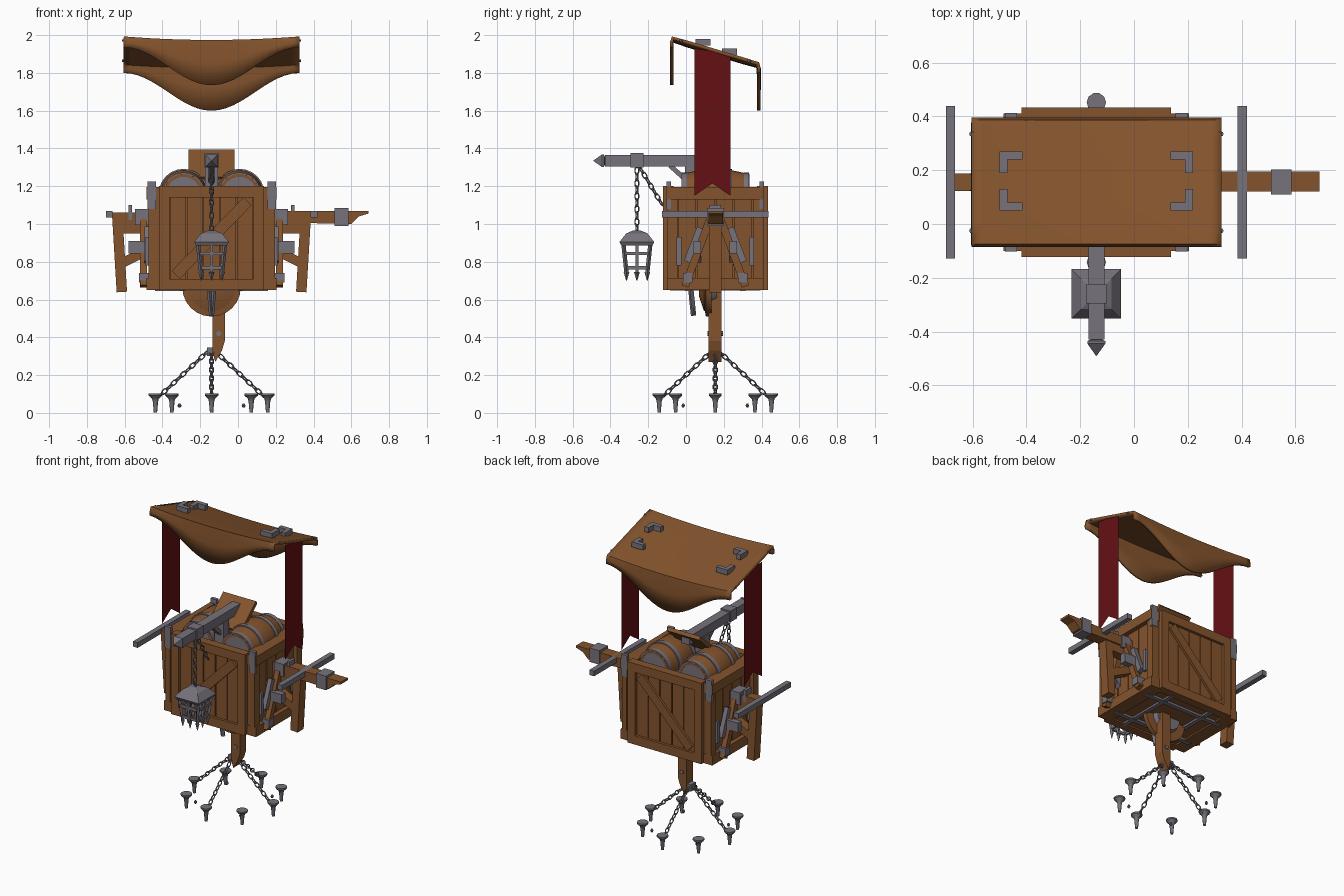
import bpy, bmesh, math
from mathutils import Vector, Matrix

cube = bpy.data.objects.get("Cube")
if cube:
    bpy.data.objects.remove(cube)

# Everything is laid out around the crate's vertical axis
O = Vector((-0.14, 0.155, 0))


def material(name, rgb):
    m = bpy.data.materials.new(name)
    m.use_nodes = True
    m.diffuse_color = (*rgb, 1)
    m.node_tree.nodes["Principled BSDF"].inputs["Base Color"].default_value = (*rgb, 1)
    return m


WOOD = material("brown wood", (0.23, 0.088, 0.026))
IRON = material("grey iron", (0.185, 0.17, 0.2))
RED = material("dark red cloth", (0.13, 0.005, 0.007))


def finish(name, bm, mat, smooth=False):
    bmesh.ops.recalc_face_normals(bm, faces=bm.faces)
    me = bpy.data.meshes.new(name)
    bm.to_mesh(me)
    bm.free()
    me.materials.append(mat)
    ob = bpy.data.objects.new(name, me)
    bpy.context.collection.objects.link(ob)
    ob.location = O
    if smooth:
        bpy.ops.object.select_all(action='DESELECT')
        ob.select_set(True)
        bpy.context.view_layer.objects.active = ob
        bpy.ops.object.shade_smooth_by_angle(angle=0.7)
    return ob


def box(name, mat, x, y, z):
    """Box from (low, high) pairs."""
    bm = bmesh.new()
    mid = Vector([(p[0] + p[1]) / 2 for p in (x, y, z)])
    size = Matrix.Diagonal([abs(p[1] - p[0]) for p in (x, y, z)] + [1])
    bmesh.ops.create_cube(bm, size=1, matrix=Matrix.Translation(mid) @ size)
    return finish(name, bm, mat)


def bar(name, mat, a, b, w, h):
    """Box beam from a to b."""
    a, b = Vector(a), Vector(b)
    rot = (b - a).to_track_quat('X', 'Z').to_matrix().to_4x4()
    bm = bmesh.new()
    bmesh.ops.create_cube(bm, size=1, matrix=Matrix.Translation((a + b) / 2) @ rot
                          @ Matrix.Diagonal(((b - a).length, w, h, 1)))
    return finish(name, bm, mat)


def prism(name, mat, pts, y0, y1):
    """Outline in x and z, extruded along y."""
    bm = bmesh.new()
    f = bm.faces.new([bm.verts.new((x, y0, z)) for x, z in pts])
    new = bmesh.ops.extrude_face_region(bm, geom=[f])["geom"]
    bmesh.ops.translate(bm, vec=(0, y1 - y0, 0), verts=[v for v in new if isinstance(v, bmesh.types.BMVert)])
    return finish(name, bm, mat)


def lathe(name, mat, profile, at, axis='Z', n=20, smooth=True, spin=0):
    """Solid of rings (radius, height); axis Y lays it down."""
    bm = bmesh.new()
    rings = [[bm.verts.new((r * math.cos(math.tau * i / n + spin), r * math.sin(math.tau * i / n + spin), h))
              for i in range(n)] for r, h in profile]
    for p, q in zip(rings, rings[1:]):
        for i in range(n):
            bm.faces.new((p[i], p[(i + 1) % n], q[(i + 1) % n], q[i]))
    bm.faces.new(rings[0])
    bm.faces.new(rings[-1])
    rot = Matrix.Rotation(math.pi / 2 if axis == 'Y' else 0, 4, 'X')
    bm.transform(Matrix.Translation(at) @ rot)
    return finish(name, bm, mat, smooth)


# Chain link mesh, shared by all chains
bpy.ops.mesh.primitive_torus_add(major_segments=10, minor_segments=5, major_radius=0.013, minor_radius=0.004)
first = bpy.context.object
LINK = first.data
LINK.name = "chain_link"
LINK.materials.append(IRON)
LINK.transform(Matrix.Diagonal((1.5, 0.9, 1, 1)))
bpy.data.objects.remove(first)


def chain(name, a, b):
    a, b = Vector(a), Vector(b)
    n = round((b - a).length / 0.034)
    rot = (b - a).to_track_quat('X', 'Z').to_matrix().to_4x4()
    for i in range(n):
        ob = bpy.data.objects.new(name, LINK)
        bpy.context.collection.objects.link(ob)
        ob.matrix_world = (Matrix.Translation(O + a.lerp(b, (i + 0.5) / n)) @ rot
                           @ Matrix.Rotation(math.pi / 2 * (i % 2) + 0.4, 4, 'X'))


# Canopy: sagging cloth with a hanging flap at front and back
bm = bmesh.new()
rows = []
for i in range(25):
    t = i / 12 - 1
    drop = 0.05 + 0.2 * (0.5 + 0.5 * math.cos(math.pi * t))
    top = [(-0.225 + 0.45 * k / 6, 1.985 - 0.135 * k / 6) for k in range(7)]
    sag = 0.018 * (1 - t * t)
    col = [(-0.23, 1.985 - drop), (-0.232, 1.985 - drop / 2)]
    col += [(y, z - sag) for y, z in top]
    col += [(0.232, 1.85 - drop / 2), (0.23, 1.85 - drop)]
    rows.append([bm.verts.new((0.465 * t, y, z)) for y, z in col])
for p, q in zip(rows, rows[1:]):
    for k in range(len(p) - 1):
        bm.faces.new((p[k], q[k], q[k + 1], p[k + 1]))
canopy = finish("canopy", bm, WOOD, True)
solid = canopy.modifiers.new("thickness", 'SOLIDIFY')
solid.thickness, solid.offset = 0.018, 0

# Canopy corner irons and end studs, swallowtail banners
for s in (-1, 1):
    for e in (-1, 1):
        y, z = 0.005 + e * 0.11, (1.895 if e > 0 else 1.945)
        box("canopy_corner_iron", IRON, (s * 0.275, s * 0.36), (y, y - e * 0.03), (z, z + 0.035))
        box("canopy_corner_iron", IRON, (s * 0.33, s * 0.36), (y, y - e * 0.08), (z, z + 0.035))
        lathe("canopy_stud", IRON, [(0.01, -0.006), (0.01, 0.006)], (s * 0.463, e * 0.18, 1.918 - e * 0.054), n=8)
    bm = bmesh.new()
    outline = [(-0.11, 1.93), (-0.11, 1.15), (-0.015, 1.215), (0.08, 1.15), (0.08, 1.9)]
    bm.faces.new([bm.verts.new((s * 0.462, y, z)) for y, z in outline])
    finish("banner", bm, RED)

# Crate: core, rim, and framed panels on all four sides
box("crate_core", WOOD, (-0.3, 0.3), (-0.25, 0.25), (0.66, 1.14))
for e in (-1, 1):
    y0, y1 = e * 0.25, e * 0.278
    for z in (0.65, 1.14):
        box("crate_rail", WOOD, (-0.278, 0.278), (e * 0.22, y1), (z, z + 0.06))
    for s in (-1, 1):
        box("crate_stile", WOOD, (s * 0.222, s * 0.278), (y0, y1), (0.71, 1.14))
    for k in range(5):
        x = -0.22 + k * 0.089
        box("crate_board", WOOD, (x, x + 0.083), (y0, e * 0.26), (0.71, 1.14))
    bar("crate_diagonal", WOOD, (-0.19, e * 0.265, 0.73), (0.19, e * 0.265, 1.12), 0.022, 0.06)

for s in (-1, 1):
    for z in (0.65, 1.13):
        box("side_rail", WOOD, (s * 0.25, s * 0.345), (-0.255, 0.255), (z, z + 0.065))
    for e in (-1, 1):
        box("side_stile", WOOD, (s * 0.3, s * 0.335), (e * 0.2, e * 0.255), (0.71, 1.14))
        box("corner_iron_post", IRON, (s * 0.295, s * 0.34), (e * 0.235, e * 0.258), (1.08, 1.225))
        box("side_iron_plate", IRON, (s * 0.335, s * 0.35), (e * 0.18, e * 0.205), (0.78, 0.93))
        # Slanted legs with iron shoes
        bar("slanted_leg", WOOD, (s * 0.36, e * 0.16, 0.67), (s * 0.36, e * 0.03, 1.02), 0.035, 0.04)
        box("leg_shoe", IRON, (s * 0.33, s * 0.385), (e * 0.12, e * 0.17), (0.69, 0.74))
        # Bent iron bracket
        pts = [(0.28, 0.76), (0.36, 0.845), (0.44, 0.845), (0.44, 0.91), (0.34, 0.91), (0.28, 0.83)]
        prism("bent_bracket", IRON, [(s * x, z) for x, z in pts], e * 0.075, e * 0.115)
        bar("bracket_strut", IRON, (s * 0.34, e * 0.15, 0.8), (s * 0.34, e * 0.08, 0.98), 0.03, 0.035)
    for k in range(4):
        y = -0.195 + k * 0.099
        box("side_board", WOOD, (s * 0.3, s * 0.315), (y, y + 0.092), (0.71, 1.14))
    # Outrigger post with arms and an iron crossbar
    bar("outrigger_post", WOOD, (s * 0.475, 0, 0.64), (s * 0.5, 0, 1.06), 0.065, 0.055)
    box("outrigger_arm", WOOD, (s * 0.3, s * 0.48), (-0.03, 0.03), (0.95, 1.01))
    bar("lower_arm", WOOD, (s * 0.3, 0, 0.88), (s * 0.48, 0, 0.79), 0.06, 0.05)
    box("iron_crossbar", IRON, (s * 0.525, s * 0.56), (-0.283, 0.283), (1.035, 1.07))
    box("arm_cap", IRON, (s * 0.335, s * 0.405), (-0.045, 0.045), (0.995, 1.08))
    box("crossbar_clip", IRON, (s * 0.42, s * 0.44), (-0.03, 0.03), (1.02, 1.1))
box("left_short_beam", WOOD, (-0.525, -0.28), (-0.03, 0.03), (1.0, 1.06))

# Pointed beam on the +x side
prism("pointed_beam", WOOD, [(0.28, 1.01), (0.74, 1.0), (0.78, 1.04), (0.83, 1.055), (0.83, 1.07), (0.28, 1.07)],
      -0.035, 0.04)
box("beam_ring", IRON, (0.65, 0.725), (-0.045, 0.047), (0.99, 1.085))

# Barrels lying in the crate
for s in (-1, 1):
    spot = (s * 0.148, 0, 1.16)
    lathe("barrel", WOOD, [(0.09, -0.165), (0.09, -0.18), (0.105, -0.18), (0.128, -0.07), (0.13, 0),
                           (0.128, 0.07), (0.105, 0.18), (0.09, 0.18), (0.09, 0.165)], spot, 'Y', 24)
    for h, r in ((-0.165, 0.113), (-0.075, 0.132), (0.075, 0.132), (0.165, 0.113)):
        lathe("barrel_hoop", IRON, [(r - 0.012, h - 0.014), (r, h - 0.014), (r, h + 0.014), (r - 0.012, h + 0.014)],
              spot, 'Y', 24)

# Leaning board and lantern boom
bar("leaning_board", WOOD, (0, -0.09, 1.24), (0, 0.07, 1.385), 0.245, 0.025)
box("boom", IRON, (-0.03, 0.03), (-0.585, 0.05), (1.305, 1.365))
lathe("boom_tip", IRON, [(0.03, 0), (0.047, 0.005), (0.047, 0.015), (0.002, 0.06)], (0, -0.585, 1.335), 'Y', 4, False,
      math.pi / 4)
box("boom_ring", IRON, (-0.038, 0.038), (-0.45, -0.38), (1.3, 1.375))
bar("boom_brace", IRON, (0, -0.24, 1.31), (0, -0.13, 1.21), 0.03, 0.025)
box("boom_mount", IRON, (-0.035, 0.035), (-0.16, -0.1), (1.15, 1.31))
chain("lantern_chain", (0, -0.415, 1.3), (0, -0.415, 0.96))
chain("stay_chain", (0, -0.4, 1.3), (0, -0.28, 1.1))

# Cage lantern
lathe("lantern_roof", IRON, [(0.115, 0.885), (0.13, 0.905), (0.08, 0.95), (0.03, 0.965)], (0, -0.415, 0), n=4,
      smooth=False, spin=math.pi / 4)
for i in range(-1, 2):
    for j in range(-1, 2):
        if i or j:
            bar("lantern_bar", IRON, (i * 0.072, j * 0.072 - 0.415, 0.9), (i * 0.055, j * 0.055 - 0.415, 0.74),
                0.016, 0.016)
            lathe("lantern_spike", IRON, [(0.002, 0.7), (0.015, 0.745)], (i * 0.055, j * 0.055 - 0.415, 0), n=4)
for z, r in ((0.835, 0.067), (0.76, 0.058)):
    for s in (-1, 1):
        box("lantern_band", IRON, (-r, r), (s * r - 0.421, s * r - 0.409), (z, z + 0.018))
        box("lantern_band", IRON, (s * r - 0.006, s * r + 0.006), (-0.415 - r, -0.415 + r), (z, z + 0.018))

# Underside: straps, round shield, hooked blade
for s in (-1, 1):
    box("bottom_strap", IRON, (s * 0.14, s * 0.17), (-0.24, 0.24), (0.647, 0.66))
    box("bottom_strap", IRON, (-0.3, 0.3), (s * 0.13, s * 0.16), (0.645, 0.66))
lathe("round_shield", WOOD, [(0.155, 0.02), (0.155, 0.05), (0.125, 0.055), (0.125, 0.06), (0.05, 0.085)],
      (0, 0, 0.665), 'Y', 24)
lathe("shield_back", IRON, [(0.09, -0.01), (0.1, 0.02)], (0, 0, 0.665), 'Y', 20)
for s in (-1, 1):
    bar("hooked_blade", IRON, (s * 0.012, -0.13, 0.66), (0, -0.115, 0.515), 0.014, 0.025)

# Standing post
prism("standing_post", WOOD, [(0.005, 0.66), (0.005, 0.32), (0.02, 0.27), (0.055, 0.33), (0.07, 0.38), (0.07, 0.66)],
      -0.035, 0.033)
lathe("post_bolt", IRON, [(0.014, -0.04), (0.014, 0.04)], (0.038, 0, 0.42), 'Y', 8)
box("chain_plate", IRON, (-0.025, 0.025), (-0.025, 0.025), (0.3, 0.345))

# Ring of spikes, every other one chained to the post
for i in range(8):
    c, s = math.cos(i * math.pi / 4), math.sin(i * math.pi / 4)
    lathe("ground_spike", IRON, [(0.009, 0.003), (0.014, 0.06), (0.018, 0.075), (0.036, 0.092), (0.036, 0.102)],
          (c * 0.297, s * 0.297, 0), n=10)
    if i % 2:
        lathe("loose_nugget", IRON, [(0.005, 0.028), (0.011, 0.038), (0.005, 0.05)], (c * 0.24, s * 0.24, 0), n=6)
    else:
        chain("anchor_chain", (c * 0.015, s * 0.015, 0.33), (c * 0.285, s * 0.285, 0.08))
